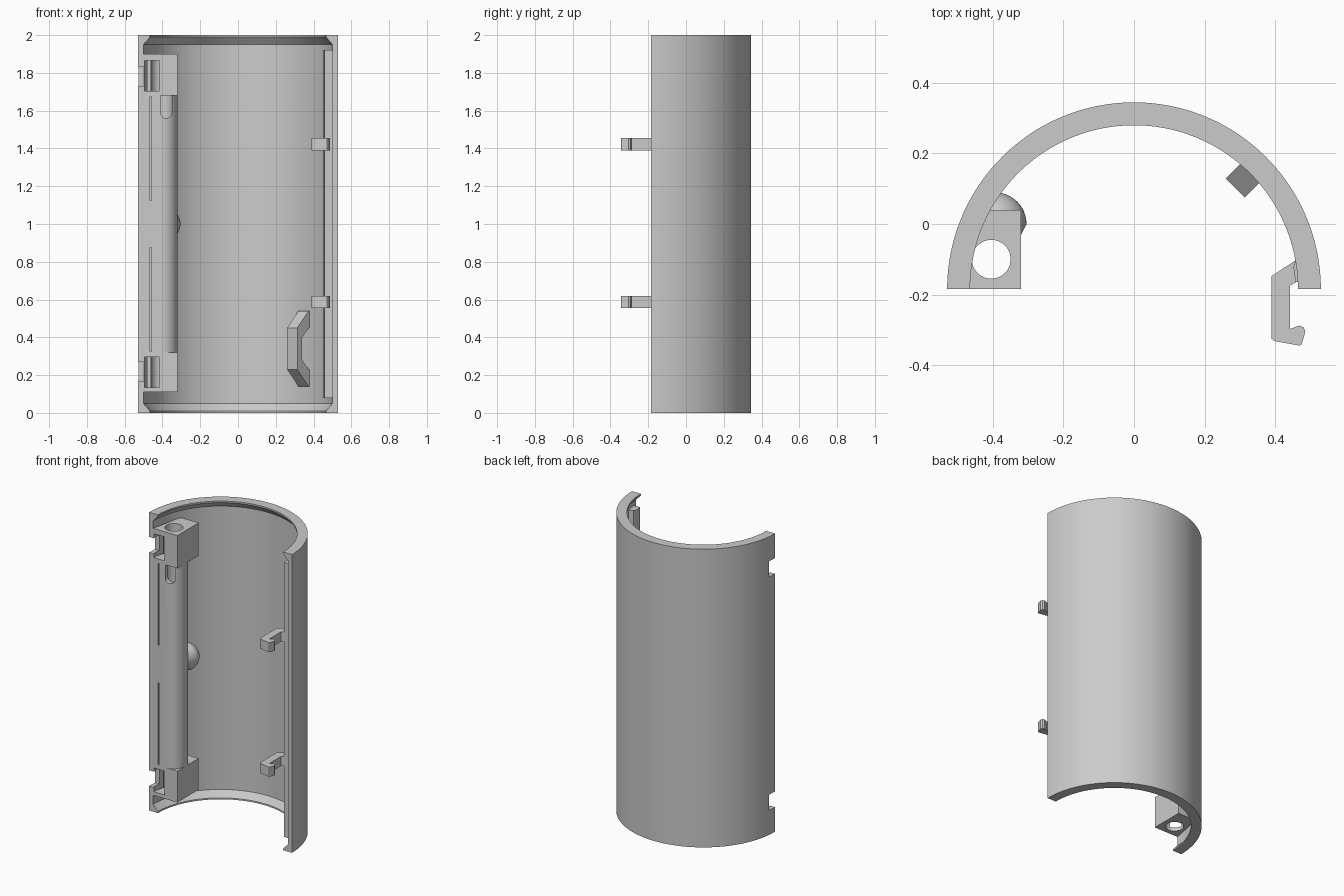
import bpy, bmesh
from math import sin, cos, pi, radians
from mathutils import Matrix, Vector

cube = bpy.data.objects.get("Cube")
if cube:
    bpy.data.objects.remove(cube)

grey = bpy.data.materials.new("plain_grey")
grey.use_nodes = True
colour = (0.6, 0.6, 0.6, 1)
grey.diffuse_color = colour
grey.node_tree.nodes["Principled BSDF"].inputs["Base Color"].default_value = colour

AXIS_Y = -0.185            # axis of the half tube, also its flat front
HOLE = (-0.405, -0.10)     # centre of the hinge bore


def finish(name, bm, matrix=Matrix()):
    bmesh.ops.remove_doubles(bm, verts=bm.verts, dist=1e-5)
    bmesh.ops.transform(bm, matrix=matrix, verts=bm.verts)
    bmesh.ops.recalc_face_normals(bm, faces=bm.faces)
    mesh = bpy.data.meshes.new(name)
    bm.to_mesh(mesh)
    bm.free()
    mesh.materials.append(grey)
    ob = bpy.data.objects.new(name, mesh)
    bpy.context.collection.objects.link(ob)
    return ob


def prism(name, outline, z0, z1, matrix=Matrix()):
    """Extrude an outline in x and y from z0 to z1."""
    bm = bmesh.new()
    face = bm.faces.new([bm.verts.new((x, y, z0)) for x, y in outline])
    top = bmesh.ops.extrude_face_region(bm, geom=[face])["geom"]
    verts = [v for v in top if isinstance(v, bmesh.types.BMVert)]
    bmesh.ops.translate(bm, verts=verts, vec=(0, 0, z1 - z0))
    return finish(name, bm, matrix)


def box(name, x0, x1, y0, y1, z0, z1):
    return prism(name, [(x0, y0), (x1, y0), (x1, y1), (x0, y1)], z0, z1)


def arc(cx, cy, r, a0, a1, n):
    steps = [radians(a0 + (a1 - a0) * i / n) for i in range(n + 1)]
    return [(cx + r * cos(a), cy + r * sin(a)) for a in steps]


def revolve(name, profile, angle, steps, matrix, closed):
    """Turn an (r, z) profile about z; a closed profile gets end caps."""
    bm = bmesh.new()
    verts = [bm.verts.new((r, 0, z)) for r, z in profile]
    edges = [bm.edges.new(p) for p in zip(verts, verts[1:])]
    if closed:
        edges.append(bm.edges.new((verts[-1], verts[0])))
    result = bmesh.ops.spin(bm, geom=verts + edges, cent=(0, 0, 0), axis=(0, 0, 1),
                            angle=angle, steps=steps)
    if closed:
        bm.faces.new(verts)
        last = [e for e in result["geom_last"] if isinstance(e, bmesh.types.BMEdge)]
        bmesh.ops.contextual_create(bm, geom=last)
    return finish(name, bm, matrix)


def cut(ob, cutters):
    bpy.context.view_layer.objects.active = ob
    for c in cutters:
        c.hide_render = True
        mod = ob.modifiers.new("cut", 'BOOLEAN')
        mod.operation = 'DIFFERENCE'
        mod.solver = 'EXACT'
        mod.object = c
        bpy.ops.object.modifier_apply(modifier=mod.name)


parts = []

# Half tube with a thicker chamfered rim at each end
half = [(0.53, 1.0), (0.53, 2.0), (0.465, 2.0), (0.465, 1.99), (0.5, 1.95)]
profile = half[1:] + [(r, 2 - z) for r, z in reversed(half[1:])]
shell = revolve("half_tube_shell", profile, pi, 96,
                Matrix.Translation((0, AXIS_Y, 0)), True)

# Hinge rail: flat front with a rounded inner side
rail_outline = ([(-0.5, AXIS_Y)] + arc(*HOLE, 0.085, -90, 90, 24)
                + [(-0.48, -0.015)])
rail = prism("hinge_rail", rail_outline, 0.32, 1.68)

# Hinge blocks at both ends
block_outline = [(-0.5, AXIS_Y), (-0.32, AXIS_Y), (-0.32, 0.04), (-0.455, 0.04)]
blocks = [prism("lower_hinge_block", block_outline, 0.11, 0.32),
          prism("upper_hinge_block", block_outline, 1.68, 1.90)]

# Domed boss halfway up the rail
dome = [(0, 0)] + arc(0, 0.185, 0.09, 0, 90, 12)
boss = revolve("domed_boss", dome, 2 * pi, 48,
               Matrix.Translation((-0.395, AXIS_Y, 1))
               @ Matrix.Rotation(-pi / 2, 4, 'X'), False)

# Cutters: long bore, end pockets, side notches, grooves and finger slot
bore = prism("bore_cutter", arc(*HOLE, 0.055, 0, 352.5, 47), -0.1, 2.1)
pockets, notches, grooves = [], [], []
for flip in (False, True):
    def span(a, b):
        return (2 - b, 2 - a) if flip else (a, b)
    pockets.append(box("pocket_cutter", -0.495, -0.415, -0.3, -0.10, *span(0.135, 0.295)))
    notches.append(box("notch_cutter", -0.6, -0.48, -0.3, -0.125, *span(0.165, 0.27)))
    grooves.append(box("groove_cutter", -0.465, -0.457, -0.3, -0.165, *span(0.325, 0.875)))
slot_outline = ([(-0.41, 1.72)] + arc(-0.38, 1.59, 0.03, 180, 360, 16)
                + [(-0.35, 1.72)])
slot = prism("slot_cutter", slot_outline, 0.1, 0.3, Matrix.Rotation(pi / 2, 4, 'X'))
slot_rail = prism("slot_floor_cutter", [(x, z) for x, z in slot_outline if z < 1.7]
                  + [(-0.35, 1.679), (-0.41, 1.679)], 0.1, 0.3,
                  Matrix.Rotation(pi / 2, 4, 'X'))
cut(shell, notches)
cut(rail, [bore, slot_rail] + grooves)
for b in blocks:
    cut(b, [bore] + pockets + notches)
cut(boss, [bore])
for c in [bore, slot, slot_rail] + pockets + notches + grooves:
    bpy.data.objects.remove(c)
parts += [shell, rail, boss] + blocks

# Sealing rib along the opposite edge
rib = [(0.5, -0.165), (0.458, -0.165), (0.452, -0.12), (0.46, -0.1), (0.5, -0.09)]
parts.append(prism("edge_rib", rib, 0.08, 1.92))

# Snap hooks reaching past the edge
hook = [(0.50, -0.09), (0.455, -0.105), (0.39, -0.148), (0.39, -0.325), (0.398, -0.332),
        (0.47, -0.345), (0.476, -0.34), (0.486, -0.305), (0.481, -0.293), (0.468, -0.288),
        (0.442, -0.298), (0.442, -0.175), (0.46, -0.165), (0.50, -0.165)]
for name, z in (("lower_snap_hook", 0.555), ("upper_snap_hook", 1.39)):
    parts.append(prism(name, hook, z, z + 0.065))

# Small bracket loop on the inner wall, facing the tube axis
bracket = [(0.515, 0.14), (0.49, 0.14), (0.406, 0.23), (0.406, 0.45), (0.49, 0.54),
           (0.515, 0.54), (0.515, 0.45), (0.49, 0.45), (0.443, 0.40), (0.443, 0.28),
           (0.49, 0.23), (0.515, 0.23)]
parts.append(prism("wall_bracket", bracket, -0.038, 0.038,
                   Matrix.Translation((0, AXIS_Y, 0))
                   @ Matrix.Rotation(pi / 4, 4, 'Z')
                   @ Matrix.Rotation(pi / 2, 4, 'X')))

# Smooth the round surfaces and keep the edges sharp
bpy.ops.object.select_all(action='DESELECT')
for ob in parts:
    ob.select_set(True)
bpy.context.view_layer.objects.active = shell
bpy.ops.object.shade_smooth_by_angle(angle=radians(30))
